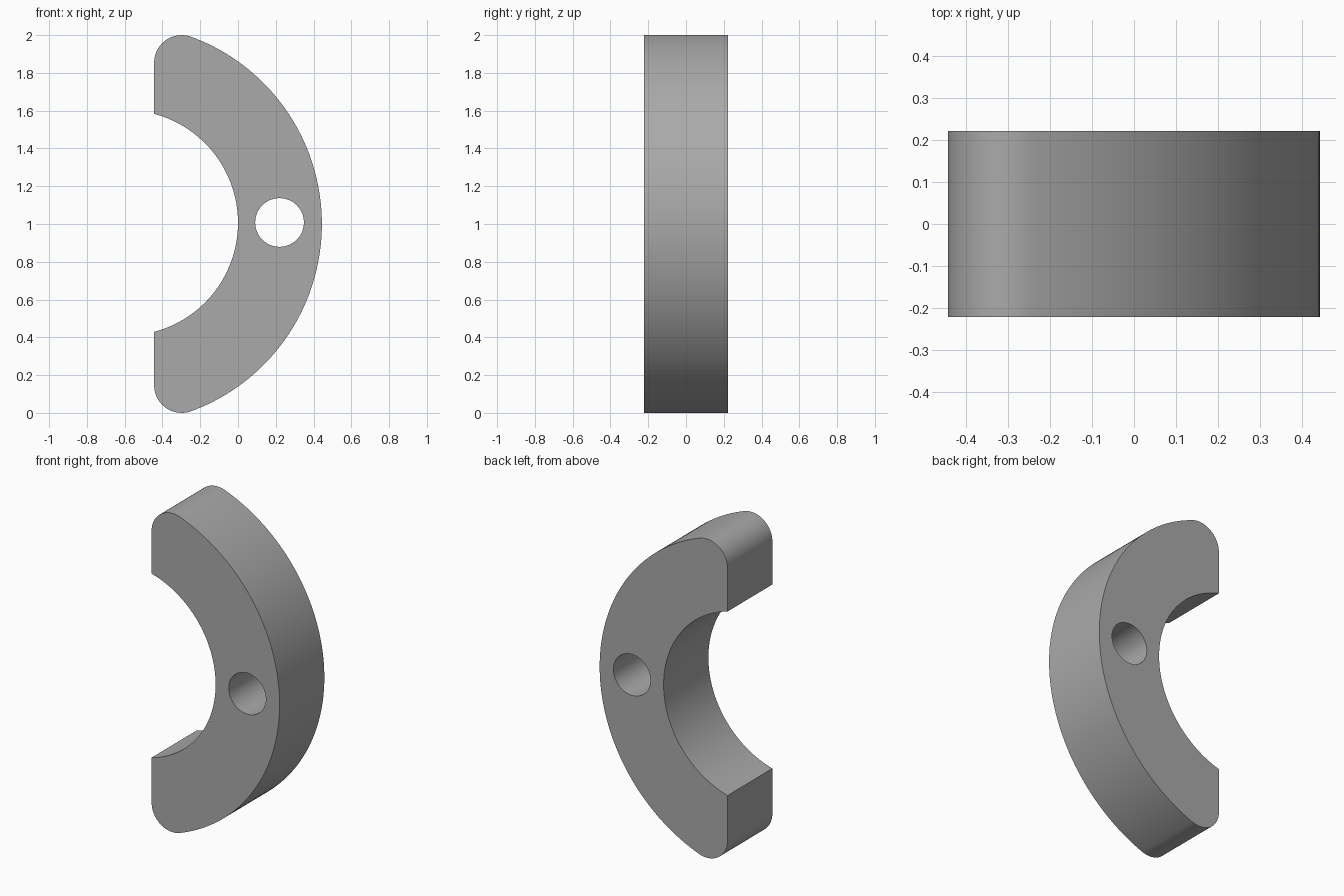
import bpy, bmesh
from math import sin, cos, atan2, acos, sqrt, pi

cube = bpy.data.objects.get("Cube")
if cube:
    bpy.data.objects.remove(cube, do_unlink=True)

LEFT, RIGHT = -0.444, 0.444      # flat end faces and outermost point
DEPTH = 0.444
MID = 1.0
FILLET = 0.146


def arc(cx, cz, r, a0, a1, n):
    """Points along a circular arc, end points included."""
    return [(cx + r * cos(a0 + (a1 - a0) * i / n),
             cz + r * sin(a0 + (a1 - a0) * i / n)) for i in range(n + 1)]


# Rounded tip, tangent to the flat end and to the big outer arc
tip_x, tip_z = LEFT + FILLET, 2 - FILLET
dz = tip_z - MID
k = RIGHT - FILLET
outer_x = (k * k - tip_x ** 2 - dz * dz) / (2 * (k - tip_x))
outer_r = RIGHT - outer_x
join = atan2(dz, tip_x - outer_x)

# Inner bore arc
bore_r, bore_z = 0.597, 1.006
half = acos((LEFT + bore_r) / bore_r)

profile = arc(outer_x, MID, outer_r, -join, join, 80)
profile += arc(tip_x, tip_z, FILLET, join, pi, 20)[1:]
profile += arc(-bore_r, bore_z, bore_r, half, -half, 64)
profile += arc(tip_x, FILLET, FILLET, pi, 2 * pi - join, 20)[:-1]
hole = arc(0.22, 1.008, 0.129, 0, 2 * pi, 48)[:-1]

# Fill the outline around the pin hole, then extrude through the depth
bm = bmesh.new()
edges = []
for loop in (profile, hole):
    vs = [bm.verts.new((x, -DEPTH / 2, z)) for x, z in loop]
    edges += [bm.edges.new((vs[i - 1], vs[i])) for i in range(len(vs))]
bmesh.ops.triangle_fill(bm, edges=edges, use_beauty=True, normal=(0, -1, 0))
ext = bmesh.ops.extrude_face_region(bm, geom=bm.faces[:], use_keep_orig=True)
moved = [g for g in ext["geom"] if isinstance(g, bmesh.types.BMVert)]
bmesh.ops.translate(bm, verts=moved, vec=(0, DEPTH, 0))
bmesh.ops.recalc_face_normals(bm, faces=bm.faces[:])
bmesh.ops.dissolve_limit(bm, angle_limit=0.001, verts=[], edges=[
    e for e in bm.edges if len(e.link_faces) == 2 and e.calc_face_angle() < 0.001])

mesh = bpy.data.meshes.new("curved_clamp")
bm.to_mesh(mesh)
bm.free()
clamp = bpy.data.objects.new("curved_clamp", mesh)
bpy.context.collection.objects.link(clamp)

# Plain grey finish
grey = bpy.data.materials.new("plain_grey")
grey.use_nodes = True
colour = (0.4, 0.4, 0.4, 1)
grey.diffuse_color = colour
grey.node_tree.nodes["Principled BSDF"].inputs["Base Color"].default_value = colour
mesh.materials.append(grey)

bpy.ops.object.select_all(action="DESELECT")
clamp.select_set(True)
bpy.context.view_layer.objects.active = clamp
bpy.ops.object.shade_smooth_by_angle(angle=pi / 6)
